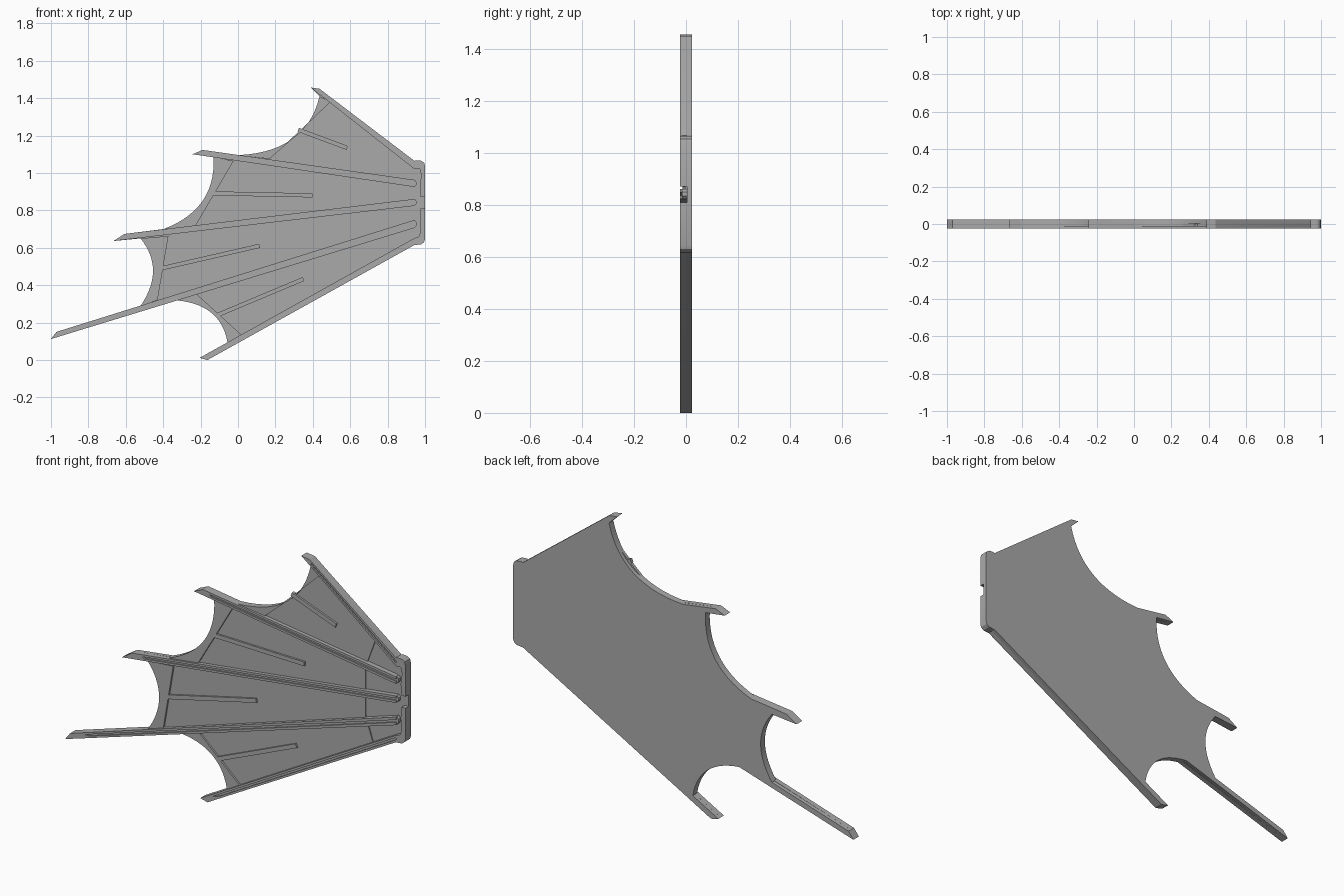
import bpy
import bmesh
import math
from mathutils import Vector

if "Cube" in bpy.data.objects:
    bpy.data.objects.remove(bpy.data.objects["Cube"], do_unlink=True)

# One plain grey for the whole wing
grey = bpy.data.materials.new("plain_grey")
grey.use_nodes = True
colour = (0.4, 0.4, 0.4, 1)
grey.diffuse_color = colour
grey.node_tree.nodes["Principled BSDF"].inputs["Base Color"].default_value = colour

# Depth levels, from the flat back to the raised front
BACK, FLOOR, PANEL, FRINGE, GROOVE, FRONT = 0.023, 0.003, -0.003, -0.013, -0.016, -0.023


def prism(name, outline, front, back=FLOOR):
    """Extrude an (x, z) outline between two depths."""
    bm = bmesh.new()
    face = bm.faces.new([bm.verts.new((p[0], back, p[1])) for p in outline])
    extruded = bmesh.ops.extrude_face_region(bm, geom=[face])["geom"]
    moved = [v for v in extruded if isinstance(v, bmesh.types.BMVert)]
    bmesh.ops.translate(bm, verts=moved, vec=(0, front - back, 0))
    bmesh.ops.recalc_face_normals(bm, faces=bm.faces)
    mesh = bpy.data.meshes.new(name)
    bm.to_mesh(mesh)
    bm.free()
    mesh.materials.append(grey)
    obj = bpy.data.objects.new(name, mesh)
    bpy.context.collection.objects.link(obj)
    bpy.ops.object.select_all(action="DESELECT")
    obj.select_set(True)
    bpy.context.view_layer.objects.active = obj
    bpy.ops.object.shade_smooth_by_angle(angle=math.radians(25))
    return obj


def scallop(start, control, end, steps=14):
    """Points along one curved bite of the trailing edge."""
    a, c, b = Vector(start), Vector(control), Vector(end)
    ts = [i / steps for i in range(steps + 1)]
    return [a * (1 - t) ** 2 + c * 2 * t * (1 - t) + b * t * t for t in ts]


# Ribs: upper tip, lower tip, lower root, upper root
ROOT = 0.944
ribs = [[Vector(p) for p in rib] for rib in (
    ((0.436, 1.45), (0.388, 1.457), (ROOT, 1.02), (ROOT, 1.064)),
    ((-0.19, 1.123), (-0.243, 1.1), (ROOT, 0.925), (ROOT, 0.963)),
    ((-0.607, 0.674), (-0.666, 0.636), (ROOT, 0.824), (ROOT, 0.861)),
    ((-0.971, 0.15), (-1, 0.112), (ROOT, 0.706), (ROOT, 0.749)),
    ((-0.206, 0.011), (-0.163, 0), (ROOT, 0.615), (ROOT, 0.652)),
)]

# Scalloped edges between neighbouring ribs
arcs = [
    scallop((0.436, 1.41), (0.366, 1.112), (0, 1.095)),
    scallop((-0.131, 1.086), (-0.115, 0.807), (-0.398, 0.7)),
    scallop((-0.521, 0.65), (-0.388, 0.484), (-0.521, 0.289)),
    scallop((-0.329, 0.319), (-0.091, 0.297), (-0.056, 0.094)),
]

# Inner edge of each raised fringe, and the end of its spine
steps = [
    ((0.495, 1.38), (0.168, 1.075), (0.583, 1.134)),
    ((-0.024, 1.064), (-0.227, 0.717), (0.398, 0.88)),
    ((-0.372, 0.663), (-0.43, 0.321), (0.115, 0.61)),
    ((-0.222, 0.353), (0.019, 0.134), (0.35, 0.433)),
]

# Back plate: full silhouette with tips, scallops and rounded hub
hub_top = [(0.95, 1.067), (0.98, 1.065), (0.995, 1.055), (1, 1.035)]
hub_bottom = [(1, 0.645), (0.995, 0.63), (0.98, 0.618), (0.95, 0.615)]
outline = [ribs[0][3]]
for i, rib in enumerate(ribs):
    outline += rib[:2]
    if i < len(arcs):
        outline += arcs[i]
outline += [ribs[-1][2]] + hub_bottom[::-1] + hub_top[::-1]
prism("back_plate", outline, FLOOR, BACK)

# Membrane sheet between the fringes and the hub
sheet = [p for step in steps for p in step[:2]]
sheet += [(0.794, 0.567), (0.751, 0.7), (0.751, 0.957), (0.815, 1.128)]
prism("membrane", sheet, PANEL)

# Raised fringe and central spine of each panel
for i, (arc, (top, bottom, tip)) in enumerate(zip(arcs, steps), 1):
    prism(f"fringe_{i}", arc + [bottom, top], FRINGE)
    start = (Vector(top) + Vector(bottom)) / 2
    tip = Vector(tip)
    along = (tip - start).normalized()
    side = Vector((-along.y, along.x)) * 0.011
    start -= along * 0.01
    prism(f"spine_{i}", [start + side, start - side, tip - side, tip + side], FRINGE)


def across(rib, t, s):
    """Point on a rib: t from tip to root, s from upper to lower edge."""
    return rib[0].lerp(rib[3], t).lerp(rib[1].lerp(rib[2], t), s)


# Ribs with a long groove, open at the root
for i, rib in enumerate(ribs, 1):
    ut, lt, lr, ur = rib
    nose = [lr.lerp(ur, 0.3) + Vector((0.01, 0)), lr.lerp(ur, 0.7) + Vector((0.01, 0))]
    prism(f"rib_{i}", [ut, lt, lr, *nose, ur], GROOVE)
    slot = [across(rib, 1, 0.65), across(rib, 0.07, 0.65),
            across(rib, 0.05, 0.35), across(rib, 1, 0.35)]
    prism(f"rib_rails_{i}", [ut, lt, lr, *slot, ur], FRONT, GROOVE)

# Hub rim in two halves with a notch between them
prism("hub_rim_upper", [(ROOT, 1.064)] + hub_top + [
    (1, 0.872), (0.977, 0.872), (0.972, 0.93), (0.98, 0.99), (0.972, 1.02), (ROOT, 1.02)], FRONT)
prism("hub_rim_lower", [(ROOT, 0.615)] + hub_bottom[::-1] + [
    (1, 0.81), (0.977, 0.81), (0.972, 0.75), (0.977, 0.69), (0.968, 0.66), (ROOT, 0.652)], FRONT)
